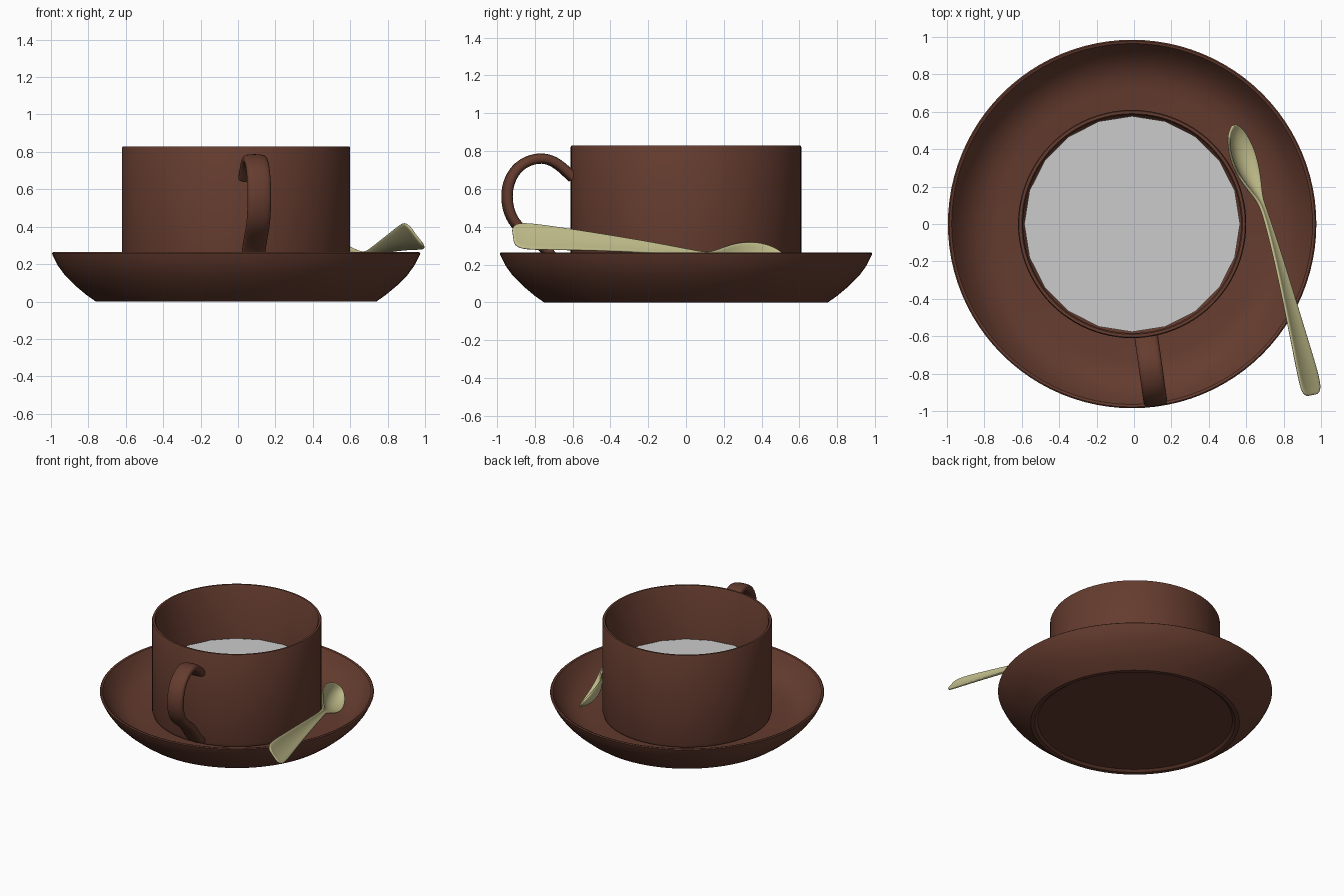
import bpy, bmesh, math
from mathutils import Vector

if "Cube" in bpy.data.objects:
    bpy.data.objects.remove(bpy.data.objects["Cube"])

CX, CY = -0.01, 0.0


def material(name, rgb):
    m = bpy.data.materials.new(name)
    m.diffuse_color = (*rgb, 1)
    m.use_nodes = True
    m.node_tree.nodes["Principled BSDF"].inputs["Base Color"].default_value = m.diffuse_color
    return m


BROWN = material("brown_glaze", (0.13, 0.045, 0.028))
METAL = material("pale_metal", (0.56, 0.53, 0.27))


def finish(name, bm, mat=None, angle=35):
    bmesh.ops.remove_doubles(bm, verts=bm.verts, dist=1e-5)
    bmesh.ops.recalc_face_normals(bm, faces=bm.faces)
    me = bpy.data.meshes.new(name)
    bm.to_mesh(me)
    bm.free()
    ob = bpy.data.objects.new(name, me)
    bpy.context.collection.objects.link(ob)
    if mat:
        me.materials.append(mat)
    bpy.ops.object.select_all(action='DESELECT')
    ob.select_set(True)
    bpy.context.view_layer.objects.active = ob
    bpy.ops.object.shade_smooth_by_angle(angle=math.radians(angle))
    return ob


def lathe(name, profile, mat, steps=96):
    bm = bmesh.new()
    vs = [bm.verts.new((CX + r, CY, z)) for r, z in profile]
    es = [bm.edges.new(p) for p in zip(vs, vs[1:])]
    bmesh.ops.spin(bm, geom=vs + es, cent=(CX, CY, 0), axis=(0, 0, 1),
                   angle=math.tau, steps=steps)
    return finish(name, bm, mat)


def loft(name, rings, mat, closed):
    bm = bmesh.new()
    rows = [[bm.verts.new(p) for p in ring] for ring in rings]
    n = len(rows[0])
    for a, b in zip(rows, rows[1:]):
        for i in range(n if closed else n - 1):
            j = (i + 1) % n
            bm.faces.new((a[i], a[j], b[j], b[i]))
    return finish(name, bm, mat, 180)


def modify(ob, thickness=0):
    if thickness:
        m = ob.modifiers.new("thickness", 'SOLIDIFY')
        m.thickness, m.offset = thickness, 0
    s = ob.modifiers.new("smooth", 'SUBSURF')
    s.levels = s.render_levels = 2


# Saucer: flat foot, curved flank, rounded lip, flat floor
lathe("saucer", [(0, 0.015), (0.70, 0.015), (0.72, 0.0), (0.75, 0.0), (0.80, 0.035),
                 (0.86, 0.085), (0.915, 0.14), (0.955, 0.195), (0.98, 0.245),
                 (0.985, 0.258), (0.978, 0.264), (0.965, 0.26), (0.94, 0.22),
                 (0.90, 0.17), (0.85, 0.128), (0.79, 0.1), (0.72, 0.088), (0, 0.085)], BROWN)

# Cup: straight-walled, thin rounded rim
lathe("cup", [(0, 0.09), (0.58, 0.09), (0.602, 0.1), (0.61, 0.125), (0.61, 0.82),
              (0.605, 0.83), (0.59, 0.83), (0.583, 0.82), (0.583, 0.16),
              (0.56, 0.13), (0, 0.13)], BROWN)

# Liquid: plain 20-sided disc
bm = bmesh.new()
bmesh.ops.create_circle(bm, cap_ends=True, segments=20, radius=0.577)
bmesh.ops.translate(bm, verts=bm.verts, vec=(CX, CY, 0.41))
finish("liquid", bm)

# Handle: rounded strap swept along a loop in a slightly turned vertical plane
path = [(0, 0.66), (0.05, 0.71), (0.11, 0.753), (0.18, 0.767), (0.27, 0.738), (0.33, 0.67),
        (0.355, 0.58), (0.345, 0.49), (0.31, 0.415), (0.24, 0.36), (0.16, 0.30),
        (0.10, 0.23), (0.05, 0.165), (0.0, 0.13)]
out = Vector((0.14, -0.99, 0)).normalized()
side = Vector((-out.y, out.x, 0))
pts = [Vector((0.065, -0.6, 0)) + out * s + Vector((0, 0, z)) for s, z in path]
w, t = 0.064, 0.029
section = [(w, t / 2), (w * .7, t), (-w * .7, t), (-w, t / 2),
           (-w, -t / 2), (-w * .7, -t), (w * .7, -t), (w, -t / 2)]
rings = []
for i, p in enumerate(pts):
    tan = (pts[min(i + 1, len(pts) - 1)] - pts[max(i - 1, 0)]).normalized()
    nor = tan.cross(side)
    rings.append([p + side * a + nor * b for a, b in section])
modify(loft("cup_handle", rings, BROWN, True))

# Spoon: dished strip rolled on its side; stations are x, y, z, half width, dish
stations = [(0.955, -0.915, 0.35, 0.045, 0.0), (0.95, -0.895, 0.352, 0.085, 0.008),
            (0.935, -0.82, 0.35, 0.092, 0.012), (0.885, -0.62, 0.335, 0.073, 0.012),
            (0.83, -0.4, 0.315, 0.054, 0.01), (0.765, -0.15, 0.288, 0.034, 0.006),
            (0.70, 0.07, 0.255, 0.019, 0.004), (0.675, 0.13, 0.245, 0.024, 0.008),
            (0.645, 0.2, 0.24, 0.065, 0.03), (0.61, 0.29, 0.238, 0.105, 0.055),
            (0.58, 0.39, 0.235, 0.112, 0.06), (0.555, 0.47, 0.232, 0.085, 0.04),
            (0.545, 0.515, 0.23, 0.045, 0.015), (0.54, 0.53, 0.23, 0.012, 0.0)]
across = Vector((0.6, 0.12, -0.79)).normalized()
along = Vector((-0.27, 0.96, 0)).normalized()
up = along.cross(across).normalized()
if up.z < 0:
    up.negate()
rings = [[Vector((x, y, z)) + across * hw * k - up * d * (1 - k * k)
          for k in (-1, -0.6, -0.2, 0.2, 0.6, 1)] for x, y, z, hw, d in stations]
modify(loft("spoon", rings, METAL, False), 0.016)
